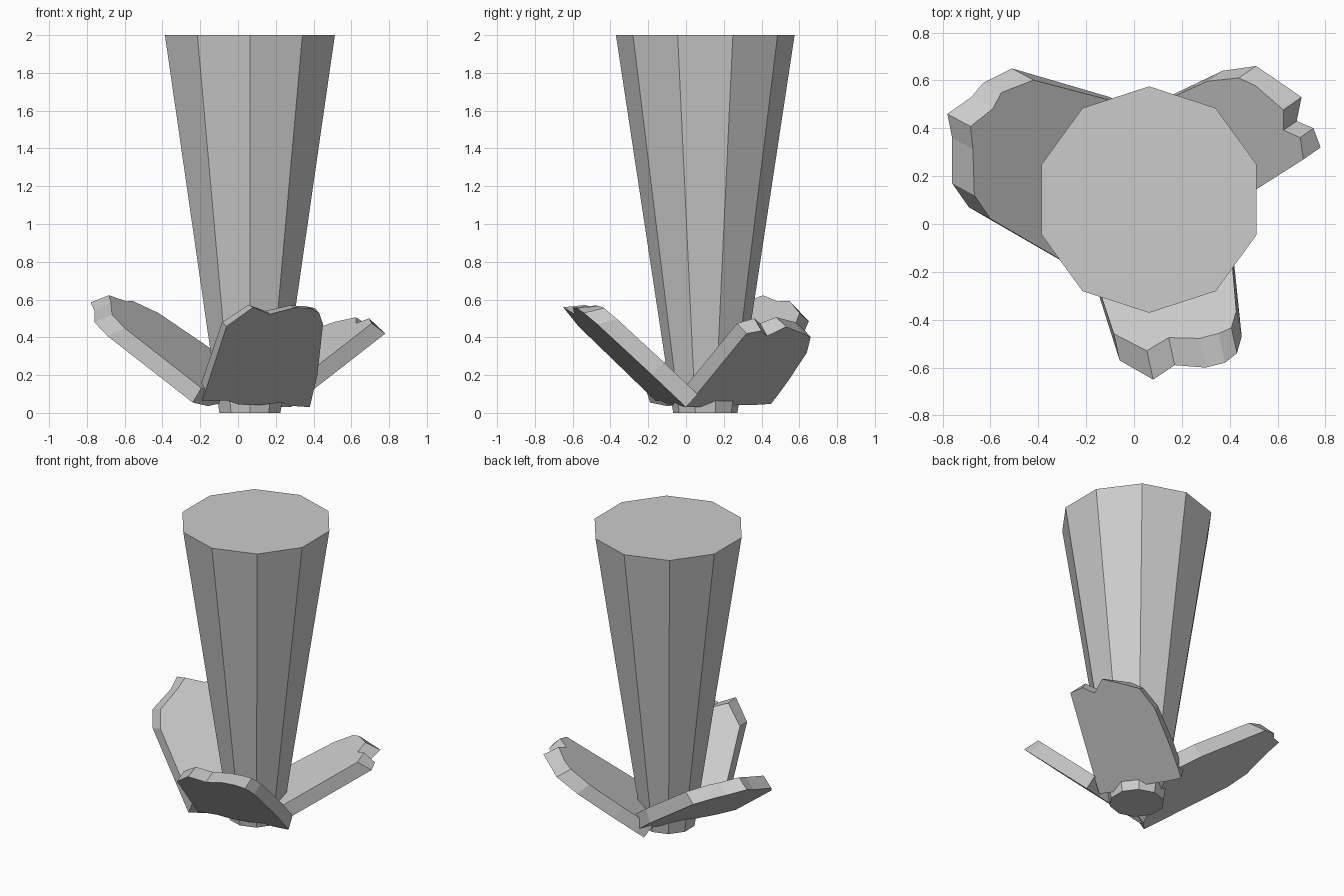
import bpy, bmesh, math, random
from mathutils import Vector

if "Cube" in bpy.data.objects:
    bpy.data.objects.remove(bpy.data.objects["Cube"])

random.seed(3)


def make_object(name, bm):
    bmesh.ops.recalc_face_normals(bm, faces=bm.faces[:])
    mesh = bpy.data.meshes.new(name)
    bm.to_mesh(mesh)
    bm.free()
    obj = bpy.data.objects.new(name, mesh)
    bpy.context.collection.objects.link(obj)
    return obj


def shard(name, outline, slope, setback, thickness=0.093):
    """Broken slab: underside outline (x, y) lies on z = a*x + b*y + c."""
    a, b, c = slope
    up = Vector((-a, -b, 1)).normalized()
    uphill = Vector((a, b, a * a + b * b)).normalized()
    bm = bmesh.new()
    low, high = [], []
    for x, y in outline:
        p = Vector((x, y, a * x + b * y + c))
        q = p + up * thickness
        if p.z > 0.3:  # chipped outer edge leans back
            q -= uphill * (setback + random.uniform(-0.02, 0.02))
        low.append(bm.verts.new(p))
        high.append(bm.verts.new(q))
    n = len(outline)
    bm.faces.new(low)
    bm.faces.new(high)
    for i in range(n):
        j = (i + 1) % n
        bm.faces.new((low[i], low[j], high[j], high[i]))
    return make_object(name, bm)


# Ten-sided column, widening upwards
bm = bmesh.new()
rings = []
for z, r in ((0, 0.17), (2, 0.473)):
    rings.append([bm.verts.new((0.063 + r * math.cos(math.radians(18 + 36 * i)),
                                0.102 + r * math.sin(math.radians(18 + 36 * i)), z))
                  for i in range(10)])
for ring in rings:
    bm.faces.new(ring)
for i in range(10):
    j = (i + 1) % 10
    bm.faces.new((rings[0][i], rings[0][j], rings[1][j], rings[1][i]))
make_object("tapered_column", bm)

# Three broken slabs leaning outwards around the foot
shard("front_shard",
      [(-0.06, -0.57), (0.08, -0.65), (0.17, -0.59), (0.30, -0.60), (0.38, -0.58),
       (0.43, -0.54), (0.45, -0.47), (0.42, -0.18), (0.38, 0.0), (0.28, -0.03),
       (0.23, -0.06), (0.12, -0.07), (0.0, -0.10), (-0.06, -0.135), (-0.19, -0.16)],
      (0.198, -0.905, -0.045), 0.08)
shard("right_shard",
      [(0.78, 0.32), (0.75, 0.40), (0.68, 0.43), (0.70, 0.53), (0.57, 0.62),
       (0.51, 0.66), (0.37, 0.64), (0.16, 0.54), (0.05, 0.48), (0.0, 0.45),
       (0.04, 0.38), (0.16, 0.20), (0.21, 0.10), (0.28, 0.0)],
      (0.54, 0.375, -0.121), 0.03)
shard("left_shard",
      [(-0.51, 0.65), (-0.63, 0.59), (-0.68, 0.53), (-0.78, 0.46), (-0.76, 0.36),
       (-0.76, 0.17), (-0.69, 0.07), (-0.24, -0.19), (-0.16, -0.10), (-0.10, 0.05),
       (-0.02, 0.22), (0.06, 0.38), (0.05, 0.45), (-0.10, 0.53)],
      (-0.595, 0.321, -0.027), 0.055)
